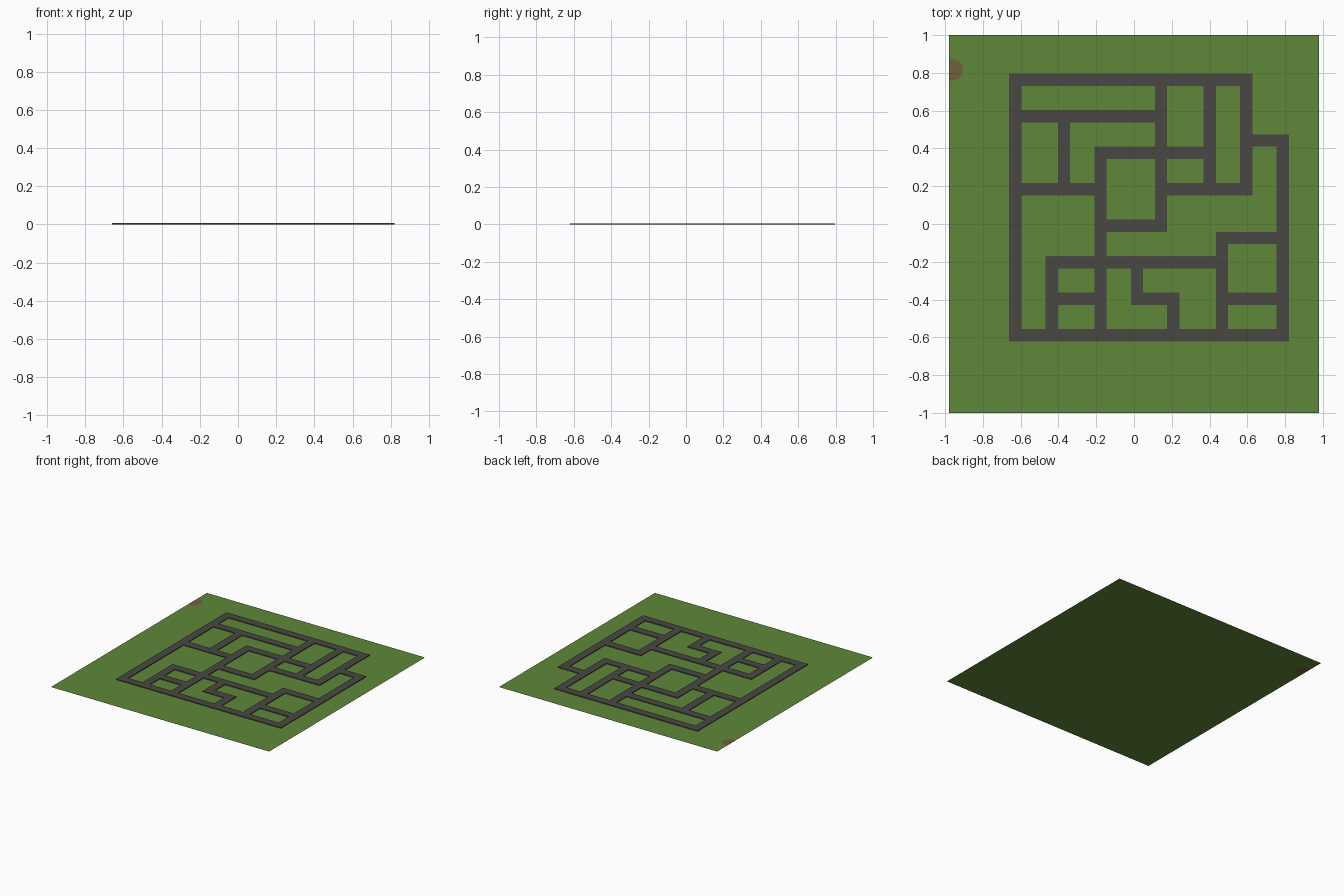
import bpy, bmesh, math

if "Cube" in bpy.data.objects:
    bpy.data.objects.remove(bpy.data.objects["Cube"])

def material(name, rgb):
    m = bpy.data.materials.new(name)
    m.diffuse_color = (*rgb, 1)
    m.use_nodes = True
    m.node_tree.nodes["Principled BSDF"].inputs["Base Color"].default_value = m.diffuse_color
    return m

def finish(bm, name, *mats):
    me = bpy.data.meshes.new(name)
    bm.to_mesh(me)
    bm.free()
    for m in mats:
        me.materials.append(m)
    ob = bpy.data.objects.new(name, me)
    bpy.context.collection.objects.link(ob)
    return ob

grass = material("grass green", (0.116, 0.244, 0.042))
soil = material("soil brown", (0.162, 0.122, 0.045))
asphalt = material("asphalt grey", (0.065, 0.064, 0.056))

# Ground sheet with a round soil patch cut by its left edge
W, H = 0.98, 1.0
cx, cy, r = -0.962, 0.816, 0.057
a0 = math.acos((-W - cx) / r)
bm = bmesh.new()
arc = []
for k in range(25):
    a = -a0 + 2 * a0 * k / 24
    arc.append(bm.verts.new((cx + r * math.cos(a), cy + r * math.sin(a), 0)))
corners = [bm.verts.new((x, y, 0)) for x, y in ((-W, -H), (W, -H), (W, H), (-W, H))]
bm.faces.new(corners + arc[::-1])
bm.faces.new(arc).material_index = 1
bmesh.ops.triangulate(bm, faces=bm.faces[:])
finish(bm, "ground", grass, soil)

# Street network on a square grid: (row, first column, last column)
S, X0, Y0, T = 0.0644, -0.629, 0.7637, 0.006
rows = [(0, 0, 19), (3, 0, 12), (5, 19, 22), (6, 7, 16), (9, 0, 7), (9, 12, 19),
        (12, 7, 12), (13, 17, 22), (15, 3, 17), (18, 3, 7), (18, 10, 13),
        (18, 17, 22), (21, 0, 22)]
# (column, first row, last row)
cols = [(0, 0, 21), (3, 15, 21), (4, 3, 9), (7, 6, 21), (10, 15, 18), (12, 0, 12),
        (13, 18, 21), (16, 0, 9), (17, 13, 21), (19, 0, 9), (22, 5, 21)]
cells = {(i, j) for j, a, b in rows for i in range(a, b + 1)}
cells |= {(i, j) for i, a, b in cols for j in range(a, b + 1)}

# Top faces of the streets, then a thin kerb wall down to the ground
bm = bmesh.new()
for i, j in sorted(cells):
    x, y = X0 + S * i, Y0 - S * j
    bm.faces.new([bm.verts.new((x + dx * S / 2, y + dy * S / 2, T))
                  for dx, dy in ((-1, -1), (1, -1), (1, 1), (-1, 1))])
bmesh.ops.remove_doubles(bm, verts=bm.verts[:], dist=0.001)
rim = [e for e in bm.edges if e.is_boundary]
ext = bmesh.ops.extrude_edge_only(bm, edges=rim)["geom"]
for v in ext:
    if isinstance(v, bmesh.types.BMVert):
        v.co.z = 0
bmesh.ops.recalc_face_normals(bm, faces=bm.faces[:])
if sum(f.normal.z for f in bm.faces) < 0:
    bmesh.ops.reverse_faces(bm, faces=bm.faces[:])
finish(bm, "streets", asphalt)
